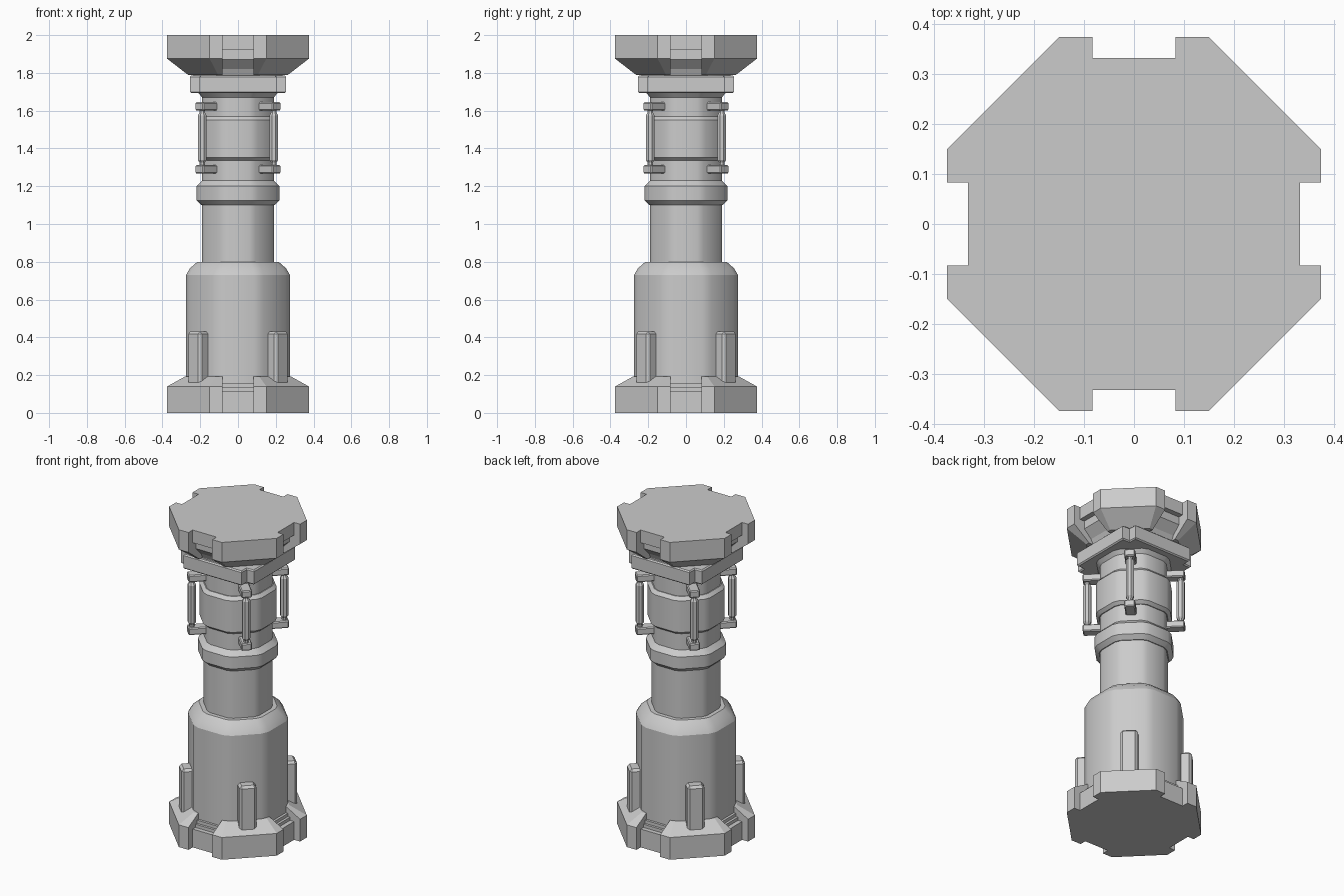
import bpy, bmesh
from math import radians, tan, sqrt
from mathutils import Matrix, Vector

if "Cube" in bpy.data.objects:
    bpy.data.objects.remove(bpy.data.objects["Cube"])

T8 = tan(radians(22.5))


def finish(name, bm, smooth=False, bevel=0.0):
    bmesh.ops.recalc_face_normals(bm, faces=bm.faces)
    me = bpy.data.meshes.new(name)
    bm.to_mesh(me)
    bm.free()
    ob = bpy.data.objects.new(name, me)
    bpy.context.collection.objects.link(ob)
    if bevel:
        m = ob.modifiers.new("bevel", 'BEVEL')
        m.width, m.segments = bevel, 1
    if smooth:
        bpy.ops.object.select_all(action='DESELECT')
        ob.select_set(True)
        bpy.context.view_layer.objects.active = ob
        bpy.ops.object.shade_smooth_by_angle(angle=radians(25))
    return ob


def loft(bm, layers):
    """Bridge stacked outlines; each layer is (list of xy, z)."""
    rings = [[bm.verts.new((x, y, z)) for x, y in pts] for pts, z in layers]
    n = len(rings[0])
    for a, b in zip(rings, rings[1:]):
        for i in range(n):
            bm.faces.new((a[i], a[(i + 1) % n], b[(i + 1) % n], b[i]))
    bm.faces.new(rings[0][::-1])
    bm.faces.new(rings[-1])


def octagon(a, flat):
    """Octagon with apothem a; flat < 1 cuts the corners."""
    pts = []
    for k in range(8):
        r = Matrix.Rotation(radians(45 * k), 2)
        for s in ((-1, 1) if flat < 1 else (1,)):
            pts.append(tuple(r @ Vector((a, s * a * T8 * flat))))
    return pts


def column(name, profile, flat=0.75):
    bm = bmesh.new()
    loft(bm, [(octagon(a, flat), z) for a, z in profile])
    return finish(name, bm, smooth=flat < 1)


def corner_outline(a):
    c = a * 0.4
    return [(.083, .083), (a, .083), (a, c), (c, a), (.083, a)]


def four(name, build, offset=0, **kw):
    """Repeat a part around the z axis."""
    for k in range(4):
        bm = bmesh.new()
        build(bm)
        bm.transform(Matrix.Rotation(radians(90 * k + offset), 4, 'Z'))
        finish(f"{name}_{k + 1}", bm, **kw)


def box(bm, x0, x1, w, z0, z1):
    loft(bm, [([(x0, -w), (x1, -w), (x1, w), (x0, w)], z) for z in (z0, z1)])


# Base: core with a recessed step, and four chamfered corner blocks
column("base_core", [(.333, 0), (.333, .115), (.305, .115), (.305, .135),
                     (.29, .135), (.29, .155)], flat=1)
four("base_corner", lambda bm: loft(bm, [
    (corner_outline(.375), 0), (corner_outline(.375), .14), (corner_outline(.28), .193)]))

# Cap: the same idea upside down
column("cap_core", [(.235, 1.79), (.25, 1.82), (.30, 1.87), (.30, 1.92),
                    (.333, 1.92), (.333, 2)], flat=1)
four("cap_corner", lambda bm: loft(bm, [
    (corner_outline(.265), 1.79), (corner_outline(.375), 1.875), (corner_outline(.375), 2)]))

# Column sections
column("lower_body", [(.275, .1), (.275, .73), (.255, .765), (.215, .8)])
column("shaft", [(.19, .78), (.19, 1.67), (.215, 1.70)])
column("lower_ring", [(.195, 1.10), (.22, 1.125), (.22, 1.20), (.19, 1.23)])
column("middle_ring", [(.195, 1.335), (.213, 1.352), (.213, 1.55), (.195, 1.57)])
column("neck", [(.235, 1.77), (.235, 1.80)])

# Square collar with notched corners
notched = []
for k in range(4):
    r = Matrix.Rotation(radians(90 * k), 2)
    notched += [tuple(r @ Vector(p)) for p in ((.255, .203), (.205, .205), (.203, .255))]
bm = bmesh.new()
loft(bm, [([(x * s, y * s) for x, y in notched], z)
          for s, z in ((.97, 1.693), (1, 1.70), (1, 1.778), (.97, 1.785))])
finish("square_collar", bm)

# Diagonal buttresses standing on the base corners
four("buttress", lambda bm: box(bm, .22, .335, .05, .13, .432), offset=45, bevel=.014)

# Handles: two brackets and a rod on each diagonal
for nm, z0, z1 in (("upper_bracket", 1.60, 1.645), ("lower_bracket", 1.267, 1.312)):
    four(nm, lambda bm: box(bm, .15, .292, .031, z0, z1), offset=45, bevel=.006)


def rod(bm):
    prof = [(.014, 1.29), (.014, 1.325), (.023, 1.34), (.023, 1.575), (.014, 1.59), (.014, 1.62)]
    loft(bm, [([(x + .268, y) for x, y in octagon(r, 1)], z) for r, z in prof])


four("handle_rod", rod, offset=45)
